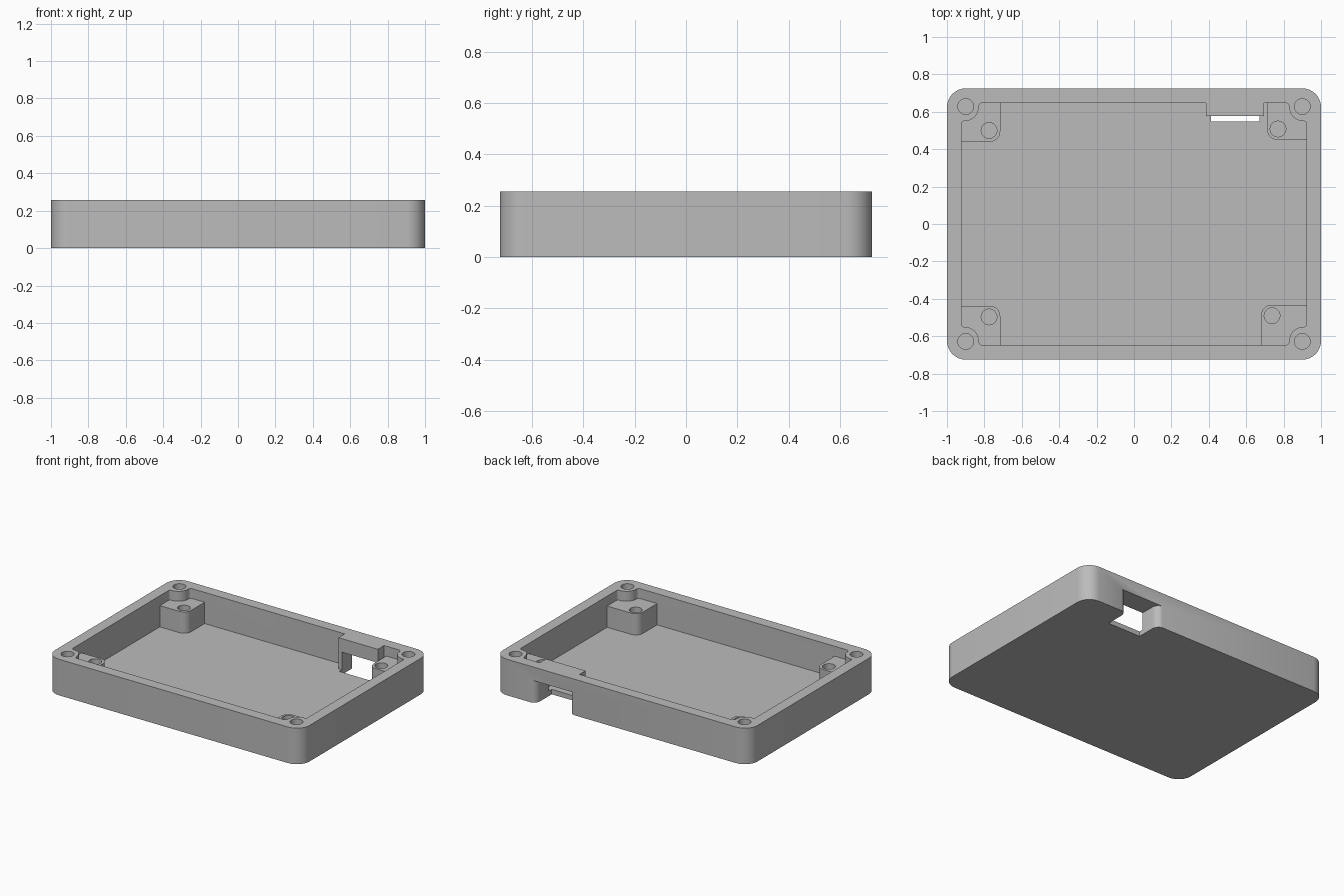
import bpy
import bmesh
from math import cos, sin, pi
from mathutils import Vector

cube = bpy.data.objects.get("Cube")
if cube:
    bpy.data.objects.remove(cube, do_unlink=True)

HEIGHT, FLOOR, POST_TOP = 0.256, 0.035, 0.186
HOLE_R, HOLE_SIDES = 0.042, 32

grey = bpy.data.materials.new("plain grey")
grey.use_nodes = True
grey.diffuse_color = (0.5, 0.5, 0.5, 1)
grey.node_tree.nodes["Principled BSDF"].inputs["Base Color"].default_value = (0.5, 0.5, 0.5, 1)


def rounded(corners, steps=8):
    """Outline through (x, y, radius) right-angle corners, each filleted."""
    outline = []
    for i, (x, y, r) in enumerate(corners):
        p = Vector((x, y))
        if r == 0:
            outline.append(p)
            continue
        a = (Vector(corners[i - 1][:2]) - p).normalized()
        b = (Vector(corners[(i + 1) % len(corners)][:2]) - p).normalized()
        for s in range(steps + 1):
            t = pi / 2 * s / steps
            outline.append(p + (a * (1 - sin(t)) + b * (1 - cos(t))) * r)
    return outline


def prism(name, outline, z0, z1):
    """Closed upright solid over an outline."""
    bm = bmesh.new()
    low = [bm.verts.new((p.x, p.y, z0)) for p in outline]
    high = [bm.verts.new((p.x, p.y, z1)) for p in outline]
    bm.faces.new(low[::-1])
    bm.faces.new(high)
    for i in range(len(low)):
        bm.faces.new((low[i - 1], low[i], high[i], high[i - 1]))
    bmesh.ops.recalc_face_normals(bm, faces=bm.faces[:])
    mesh = bpy.data.meshes.new(name)
    bm.to_mesh(mesh)
    bm.free()
    mesh.materials.append(grey)
    obj = bpy.data.objects.new(name, mesh)
    bpy.context.collection.objects.link(obj)
    return obj


def combine(target, other, operation):
    """Apply a boolean and discard the helper."""
    mod = target.modifiers.new(operation, "BOOLEAN")
    mod.operation, mod.solver, mod.object = operation, "EXACT", other
    bpy.context.view_layer.objects.active = target
    bpy.ops.object.modifier_apply(modifier=mod.name)
    bpy.data.objects.remove(other, do_unlink=True)


def drill(target, x, y):
    angles = [2 * pi * i / HOLE_SIDES for i in range(HOLE_SIDES)]
    circle = [Vector((x + HOLE_R * cos(t), y + HOLE_R * sin(t))) for t in angles]
    combine(target, prism("drill", circle, FLOOR + 0.02, 0.4), "DIFFERENCE")


# Outer block with rounded vertical corners
block = [(-1, -0.725, 0.1), (1, -0.725, 0.1), (1, 0.725, 0.1), (-1, 0.725, 0.1)]
case = prism("case", rounded(block), 0, HEIGHT)

# Cavity: corner screw bosses and a thickened wall at the socket are left standing
boss = [(0.922, 0.55, 0.015), (0.83, 0.55, 0.075), (0.83, 0.647, 0.02)]


def boss_corner(sx, sy):
    pts = [(x * sx, y * sy, r) for x, y, r in boss]
    return pts if sx * sy > 0 else pts[::-1]


socket_wall = [(0.695, 0.647, 0), (0.695, 0.577, 0), (0.385, 0.577, 0), (0.385, 0.647, 0)]
cavity = boss_corner(1, 1) + socket_wall + boss_corner(-1, 1) + boss_corner(-1, -1) + boss_corner(1, -1)
combine(case, prism("cavity", rounded(cavity), FLOOR, 0.4), "DIFFERENCE")

# Support posts: inner corner and hole centre of each
posts = [(-0.715, 0.44, -0.775, 0.5), (0.712, 0.45, 0.77, 0.508),
         (-0.715, -0.438, -0.775, -0.497), (0.68, -0.432, 0.738, -0.49)]
for x, y, hole_x, hole_y in posts:
    wall_x, wall_y = (0.95 if x > 0 else -0.95), (0.68 if y > 0 else -0.68)
    outline = rounded([(x, y, 0.055), (wall_x, y, 0), (wall_x, wall_y, 0), (x, wall_y, 0)])
    combine(case, prism("post", outline, FLOOR / 2, POST_TOP), "UNION")
    drill(case, hole_x, hole_y)

# Screw holes in the rim
for sx in (-1, 1):
    for sy in (-1, 1):
        drill(case, 0.9 * sx, 0.628 * sy)

# Socket opening in the back wall, cut through the floor and flared outward
opening = [(0.412, 0.547, 0), (0.672, 0.547, 0), (0.672, 0.726, 0.05), (0.8, 0.726, 0),
           (0.8, 0.85, 0), (0.28, 0.85, 0), (0.28, 0.726, 0), (0.412, 0.726, 0.05)]
combine(case, prism("opening", rounded(opening), -0.1, 0.16), "DIFFERENCE")

# Smooth the rounded corners, keep the edges crisp
bpy.ops.object.select_all(action="DESELECT")
case.select_set(True)
bpy.context.view_layer.objects.active = case
bpy.ops.object.shade_smooth_by_angle(angle=pi / 6)
